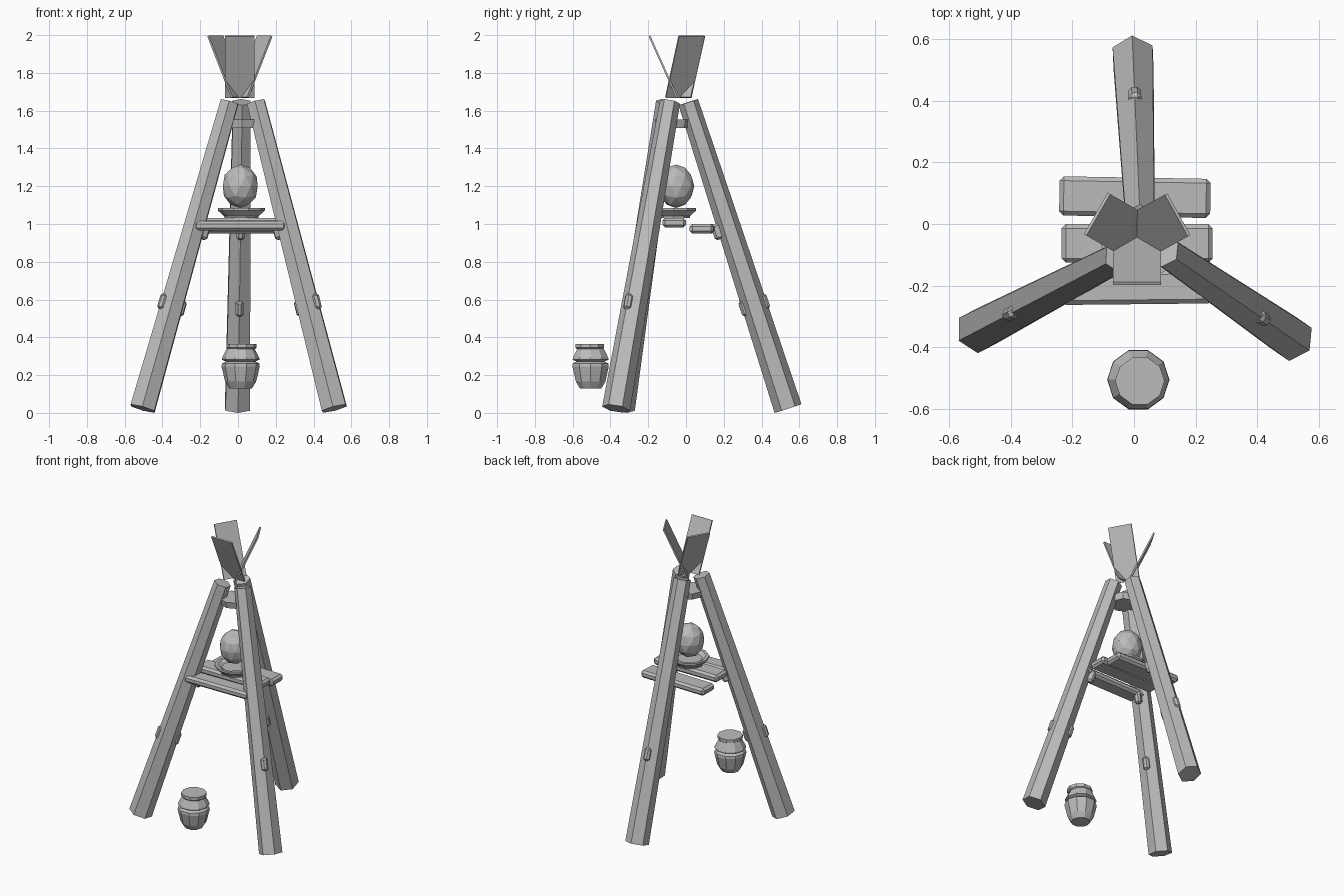
import bpy, bmesh, math
from mathutils import Vector, Matrix

cube = bpy.data.objects.get("Cube")
if cube:
    bpy.data.objects.remove(cube, do_unlink=True)

grey = bpy.data.materials.new("plain_grey")
grey.use_nodes = True
grey.diffuse_color = (0.5, 0.5, 0.5, 1)
grey.node_tree.nodes["Principled BSDF"].inputs["Base Color"].default_value = (0.5, 0.5, 0.5, 1)


def add(name, bm, matrix=Matrix(), bevel=0):
    """Turn a bmesh into a flat-shaded object, with an optional edge chamfer."""
    bmesh.ops.recalc_face_normals(bm, faces=bm.faces)
    mesh = bpy.data.meshes.new(name)
    bm.to_mesh(mesh)
    bm.free()
    obj = bpy.data.objects.new(name, mesh)
    bpy.context.collection.objects.link(obj)
    obj.matrix_world = matrix
    mesh.materials.append(grey)
    if bevel:
        mod = obj.modifiers.new("chamfer", "BEVEL")
        mod.width, mod.segments = bevel, 1
    return obj


def frame(x_axis, y_axis, z_axis, origin):
    m = Matrix((x_axis, y_axis, z_axis)).transposed().to_4x4()
    m.translation = origin
    return m


def box(name, size, matrix, bevel=0):
    bm = bmesh.new()
    bmesh.ops.create_cube(bm, size=1)
    bmesh.ops.scale(bm, vec=size, verts=bm.verts)
    return add(name, bm, matrix, bevel)


def lathe(name, profile, centre, sides):
    """Revolve (radius, height) points and cap both ends."""
    bm = bmesh.new()
    rings = [[bm.verts.new((r * math.cos(a), r * math.sin(a), z))
              for a in (math.tau * i / sides for i in range(sides))] for r, z in profile]
    for low, high in zip(rings, rings[1:]):
        for i in range(sides):
            j = (i + 1) % sides
            bm.faces.new((low[i], low[j], high[j], high[i]))
    bm.faces.new(rings[0])
    bm.faces.new(rings[-1])
    return add(name, bm, Matrix.Translation(centre))


# Three tapered hexagonal legs, each with a through peg and a shelf peg
legs = {
    "right": ((-0.505, -0.345, 0.023), (-0.045, -0.105, 1.645)),
    "left": ((0.51, -0.37, 0.023), (0.095, -0.085, 1.645)),
    "back": ((-0.003, 0.54, 0.023), (0.02, 0.012, 1.645)),
}
for side, ends in legs.items():
    foot, head = map(Vector, ends)
    axis = (head - foot).normalized()
    flat = Vector((foot.x - head.x, foot.y - head.y, 0))
    out = (flat - axis * flat.dot(axis)).normalized()
    across = axis.cross(out)
    bm = bmesh.new()
    bmesh.ops.create_cone(bm, cap_ends=True, segments=6, radius1=0.075,
                          radius2=0.054, depth=(head - foot).length)
    # a ridge of the prism points outward
    ridge = max(bm.verts, key=lambda v: v.co.xy.length).co
    bmesh.ops.rotate(bm, verts=bm.verts,
                     matrix=Matrix.Rotation(-math.atan2(ridge.y, ridge.x), 3, "Z"))
    add(side + "_leg", bm, frame(out, across, axis, (foot + head) / 2))
    for label, t, shift, length in (("through_peg", 0.338, 0, 0.155),
                                    ("shelf_peg", 0.59, -0.045, 0.09)):
        box(f"{side}_{label}", (length, 0.042, 0.085),
            frame(out, across, axis, foot.lerp(head, t) + out * shift), 0.012)

# Shelf planks, slightly uneven
for name, centre, depth, turn in (
        ("front_plank", (0.01, -0.205, 0.99), 0.11, 0.6),
        ("middle_plank", (0.01, -0.063, 1.007), 0.125, 0),
        ("back_plank", (0.003, 0.087, 0.975), 0.127, -1)):
    box(name, (0.49, depth, 0.05),
        Matrix.Translation(centre) @ Matrix.Rotation(math.radians(turn), 4, "Z"), 0.014)

# Binding disc under the crossing of the legs
lathe("top_binding", [(0.085, -0.022), (0.095, 0.022)], (0.02, -0.07, 1.53), 8)

# Dish and the faceted egg on it
lathe("dish", [(0.09, 0), (0.092, 0.01), (0.125, 0.04), (0.125, 0.053), (0.105, 0.053), (0.08, 0.035)],
      (0.018, -0.065, 1.032), 10)
bm = bmesh.new()
bmesh.ops.create_icosphere(bm, subdivisions=2, radius=1)
bmesh.ops.scale(bm, vec=(0.097, 0.097, 0.115), verts=bm.verts)
add("egg", bm, Matrix.Translation((0.012, -0.053, 1.2)))

# Three thin boards fanning out above the legs
hub = Vector((0.01, -0.043, 1.67))
for name, angle in (("front_board", -90), ("left_board", 29), ("right_board", 150)):
    a = math.radians(angle)
    out = Vector((math.cos(a), math.sin(a), 0))
    rise = out * 0.145 + Vector((0, 0, 0.325))
    up = rise.normalized()
    across = Vector((-out.y, out.x, 0))
    box(name, (0.155, 0.01, rise.length),
        frame(across, up.cross(across), up, hub + out * 0.005 + rise / 2))

# Hanging pot with a grooved waist and a flat lid
pot = Vector((0.014, -0.505, 0))
lathe("pot", [(0.06, 0.13), (0.082, 0.165), (0.101, 0.245), (0.099, 0.262), (0.078, 0.272),
              (0.1, 0.282), (0.098, 0.292), (0.07, 0.348)], pot, 10)
lathe("pot_lid", [(0.072, 0.338), (0.08, 0.345), (0.08, 0.366)], pot + Vector((0.005, -0.004, 0)), 10)
